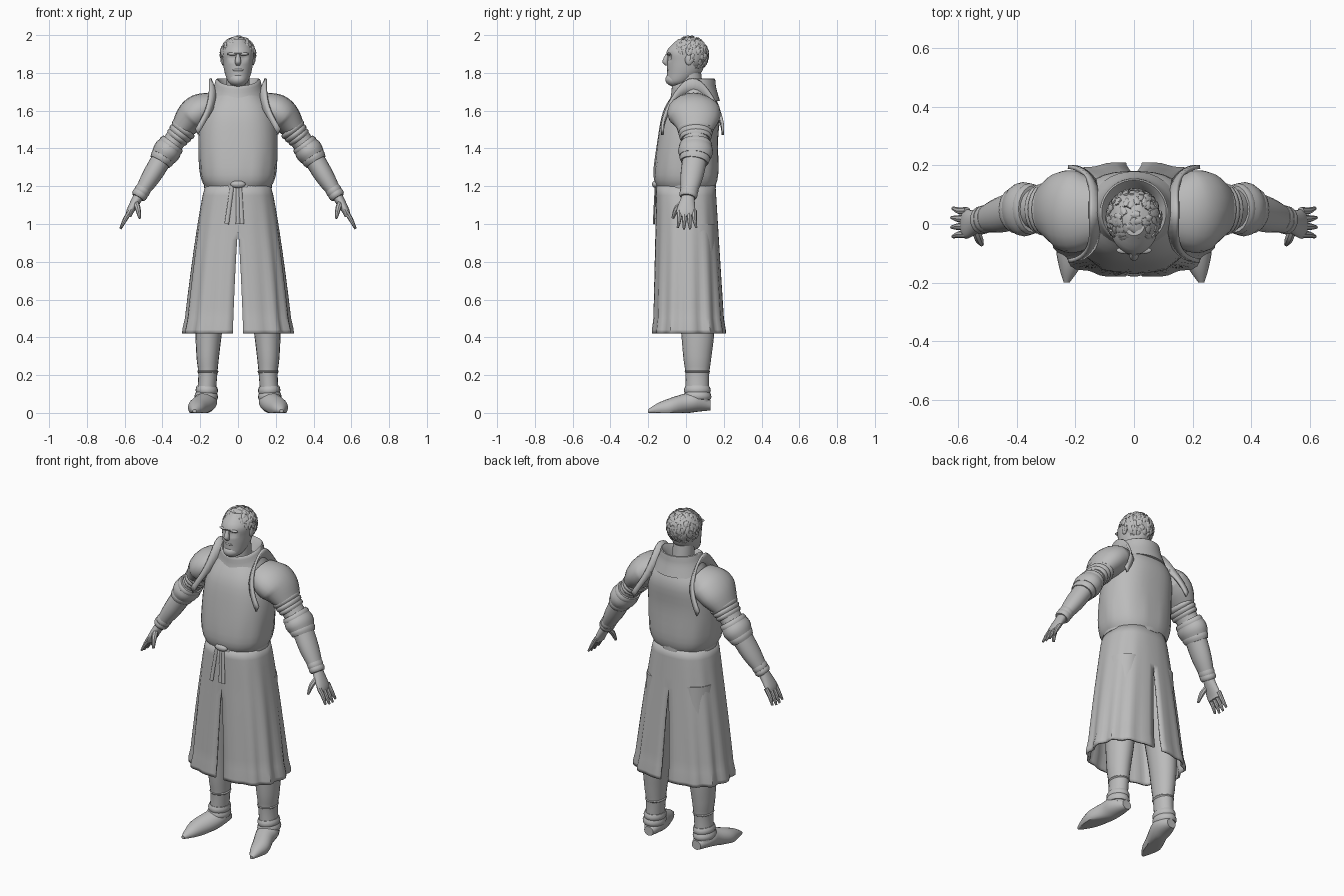
import bpy, bmesh, math, random
from mathutils import Vector

random.seed(4)
if "Cube" in bpy.data.objects:
    bpy.data.objects.remove(bpy.data.objects["Cube"], do_unlink=True)

UP = Vector((0, 0, 1))
BACK = Vector((0, 1, 0))
GREY = (0.5, 0.5, 0.5, 1)
grey = bpy.data.materials.new("plain grey")
grey.use_nodes = True
grey.diffuse_color = GREY
shader = grey.node_tree.nodes["Principled BSDF"]
shader.inputs["Base Color"].default_value = GREY


def finish(name, bm, mirror=False, thickness=0):
    """Turn a bmesh into a shaded object, optionally mirrored and thickened."""
    bmesh.ops.recalc_face_normals(bm, faces=bm.faces)
    mesh = bpy.data.meshes.new(name)
    bm.to_mesh(mesh)
    bm.free()
    mesh.materials.append(grey)
    part = bpy.data.objects.new(name, mesh)
    bpy.context.collection.objects.link(part)
    bpy.ops.object.select_all(action="DESELECT")
    part.select_set(True)
    bpy.context.view_layer.objects.active = part
    bpy.ops.object.shade_smooth_by_angle(angle=math.radians(40))
    if mirror:
        part.modifiers.new("Mirror", "MIRROR")
    if thickness:
        solid = part.modifiers.new("Thickness", "SOLIDIFY")
        solid.thickness, solid.offset = thickness, 0


def sample(keys, t):
    """Point at position t on a smooth curve through the keys."""
    last = len(keys) - 1
    i = min(int(t), last - 1)
    f = t - i
    near = [keys[max(0, min(j, last))] for j in range(i - 1, i + 3)]
    return [q + f / 2 * (r - p + f * (2 * p - 5 * q + 4 * r - s + f * (3 * (q - r) + s - p)))
            for p, q, r, s in zip(*near)]


def smooth(keys, steps=4):
    return [sample(keys, k / steps) for k in range((len(keys) - 1) * steps + 1)]


def add_tube(bm, rings, ratio=1, ref=BACK, axis=None, sides=20, warp=None):
    """Loft rings of x, y, z, radius; the radius along ref is ratio times that, or a fifth value."""
    points = [Vector(ring[:3]) for ring in rings]
    loops = []
    for i, (point, ring) in enumerate(zip(points, rings)):
        ahead = axis or points[min(i + 1, len(points) - 1)] - points[max(i - 1, 0)]
        side = ref.cross(ahead).normalized()
        deep = ahead.cross(side).normalized()
        width = ring[3]
        depth = ring[4] if len(ring) > 4 else width * ratio
        loop = []
        for k in range(sides):
            turn = math.tau * k / sides
            co = point + side * width * math.cos(turn) + deep * depth * math.sin(turn)
            loop.append(bm.verts.new(warp(co) if warp else co))
        loops.append(loop)
    for low, high in zip(loops, loops[1:]):
        for k in range(sides):
            bm.faces.new((low[k - 1], low[k], high[k], high[k - 1]))
    bm.faces.new(loops[0])
    bm.faces.new(loops[-1])


def tube(name, keys, mirror=False, **options):
    bm = bmesh.new()
    add_tube(bm, smooth(keys), **options)
    finish(name, bm, mirror)


def upright(name, rows, **options):
    """Body of level rings given as height, centre y, half width, half depth."""
    keys = [(0, y, z, width, depth) for z, y, width, depth in rows]
    tube(name, keys, axis=UP, sides=36, **options)


def ball(name, centre, size, mirror=False):
    bm = bmesh.new()
    bmesh.ops.create_icosphere(bm, subdivisions=3, radius=1)
    for vert in bm.verts:
        vert.co = Vector(centre) + vert.co * Vector(size)
    finish(name, bm, mirror)


def sheet(name, rows, thickness):
    bm = bmesh.new()
    grid = [[bm.verts.new(point) for point in row] for row in rows]
    for upper, lower in zip(grid, grid[1:]):
        for k in range(1, len(upper)):
            bm.faces.new((upper[k - 1], upper[k], lower[k], lower[k - 1]))
    finish(name, bm, True, thickness)


def cuffs(name, limb, ratio, spans):
    """Swollen bands round a limb, given as start, end and swell."""
    bm = bmesh.new()
    for start, end, swell in spans:
        rings = []
        for k in range(5):
            x, y, z, radius = sample(limb, start + (end - start) * k / 4)
            rings.append((x, y, z, radius * swell * (0.9 + 0.1 * math.sin(math.pi * k / 4))))
        add_tube(bm, rings, ratio)
    finish(name, bm, True)


# Tunic, bloused and creased over the belt, squarer than an oval
def crease(co):
    turn = math.atan2(co.y, co.x)
    waist = max(0, 1 - abs(co.z - 1.3) * 8)
    corner = 0.06 * math.sin(2 * turn) ** 2
    return Vector((*(co.xy * (1 + corner + 0.02 * waist * math.sin(11 * turn))), co.z))


upright("tunic_body", [(1.19, 0, .17, .15), (1.26, 0, .2, .17), (1.45, .01, .21, .16),
                       (1.6, .03, .19, .15), (1.7, .04, .12, .1)], warp=crease)


# Raised collar, lower at the front
def dip(co):
    return co - UP * max(0, 0.04 - co.y) * 0.35


upright("collar", [(1.65, .04, .16, .14), (1.72, .04, .13, .12),
                   (1.77, .04, .11, .11), (1.7, .04, .07, .07)], warp=dip)
upright("neck", [(1.64, .03, .06, .07), (1.8, .02, .06, .06)])

# Skirt halves, flared, folded and split up the middle at front and back
rows = []
for level in range(15):
    drop = min(level, 13) / 13
    hem = 0.006 if level > 12 else 0
    z = 1.21 - 0.77 * drop - (0.02 if level == 14 else 0)
    gap = 0.027 * max(0, 1.5 * drop - 0.5) ** 0.7
    half_width = 0.165 + 0.11 * drop ** 0.75 + hem
    half_depth = 0.15 + 0.033 * drop + hem
    row = []
    for k in range(37):
        turn = math.pi * (k / 36 - 0.5)
        out, along = max(0, math.cos(turn)), math.sin(turn)
        fold = 1 + 0.035 * drop * math.sin(13 * turn + drop) * min(1, 2 * out)
        x = half_width * out ** 0.8 * fold + gap * (1 - out)
        y = half_depth * math.copysign(abs(along) ** 0.85, along) * fold + 0.015 * drop
        row.append((x, y, z))
    rows.append(row)
sheet("skirt", rows, 0.012)

# Belt, knot and hanging ends
upright("belt", [(1.19, 0, .18, .16), (1.23, 0, .18, .16)])
ball("belt_knot", (0, -.16, 1.21), (.04, .02, .02))
for label, slant in (("left", 0.02), ("middle", 0), ("right", -0.06)):
    tube("belt_end_" + label, [(slant / 2, -.16, 1.21, .01), (slant, -.17, 1, .012)], ratio=0.5, sides=8)

# Shoulder armour
tube("shoulder_plates", [(.13, .04, 1.63, .07), (.2, .04, 1.6, .09), (.25, .05, 1.56, .085),
                         (.3, .05, 1.5, .06)], mirror=True, ratio=1.55)

# Upstanding flange curving over each shoulder
rows = [[], []]
for k in range(25):
    turn = math.pi * k / 24
    rise = math.sin(turn)
    edge = Vector((0.22 - 0.11 * rise, 0.035 - 0.16 * math.cos(turn), 1.49 + 0.19 * rise))
    lean = Vector((0.4, 0, 0.95))
    rows[0].append(edge - lean * 0.02)
    rows[1].append(edge + lean * (0.015 + 0.08 * rise ** 4))
sheet("shoulder_flanges", rows, 0.014)

# Arms with plate bands, elbow guards and glove cuffs
arm = [(.22, .05, 1.59, .07), (.29, .05, 1.5, .06), (.38, .05, 1.38, .055),
       (.46, .03, 1.25, .05), (.53, .01, 1.14, .03)]
tube("arms", arm, mirror=True, ratio=1.2)
cuffs("arm_bands", arm, 1.35, [(0.9, 1.12, 1.2), (1.08, 1.3, 1.15), (1.26, 1.45, 1.1)])
cuffs("elbow_guards", arm, 1.25, [(1.6, 1.85, 1.25), (1.75, 2.2, 1.35), (2.1, 2.4, 1.2)])
cuffs("glove_cuffs", arm, 1.15, [(3.5, 3.8, 1.15), (3.7, 4, 1.3)])

# Hands with four fingers and a thumb
bm = bmesh.new()
add_tube(bm, smooth([(.53, .01, 1.14, .027, .035), (.57, 0, 1.07, .02, .05), (.58, 0, 1.04, .015, .045)]))
for finger in range(4):
    y = 0.027 * finger - 0.036
    reach = 1 - 0.08 * abs(finger - 1.5)
    add_tube(bm, smooth([(.57, y, 1.07, .013), (.57 + .03 * reach, y, 1.07 - .05 * reach, .012),
                         (.57 + .055 * reach, y * 1.2, 1.07 - .1 * reach, .006)]), sides=8)
add_tube(bm, smooth([(.54, -.02, 1.11, .015), (.53, -.05, 1.08, .015), (.52, -.07, 1.03, .007)]), sides=8)
finish("hands", bm, True)


# Legs, ankle straps and pointed shoes
def on_floor(co):
    return Vector((co.x, co.y, max(0, co.z)))


leg = [(.11, .03, 1, .1), (.15, .06, .5, .075), (.16, .06, .3, .06),
       (.16, .06, .2, .05), (.17, .06, .06, .05)]
tube("legs", leg, mirror=True, ratio=1.25, axis=UP)
cuffs("ankle_straps", leg, 1.2, [(2.75, 2.9, 1.1), (3.4, 3.65, 1.2), (3.6, 3.9, 1.25)])
tube("shoes", [(.16, .13, .04, .03), (.17, .06, .06, .06), (.18, 0, .05, .06), (.21, -.08, .03, .055),
               (.22, -.15, .02, .035), (.23, -.2, .01, .01)],
     mirror=True, ratio=0.9, ref=UP, axis=-BACK, warp=on_floor)


# Head with eye sockets pushed in, and the features of the face
def sockets(co):
    hollow = co.y < -0.04 and abs(abs(co.x) - 0.03) < 0.02 and abs(co.z - 1.88) < 0.013
    return co + BACK * 0.012 if hollow else co


upright("head", [(1.73, -.05, .02, .03), (1.75, -.04, .05, .06), (1.8, -.01, .07, .09),
                 (1.86, 0, .08, .1), (1.92, 0, .08, .1), (1.98, .01, .04, .05)], warp=sockets)
tube("nose", [(0, -.1, 1.9, .008), (0, -.11, 1.86, .016), (0, -.1, 1.84, .01)], axis=-UP, sides=10)
ball("brows", (.03, -.09, 1.9), (.03, .012, .008), mirror=True)
ball("ears", (.08, .015, 1.87), (.01, .02, .03), mirror=True)
ball("beard", (0, -.05, 1.765), (.05, .06, .04))
ball("lips", (0, -.09, 1.815), (.03, .012, .008))

# Hair cap and loose locks
CROWN = Vector((0, .02, 1.895))
SPREAD = Vector((.09, .095, .095))


def in_hair(point):
    hairline = 1.945 if point.y < -0.045 else 1.895 if point.y < 0.03 else 1.8
    return point.z > hairline


bm = bmesh.new()
bmesh.ops.create_icosphere(bm, subdivisions=4, radius=1)
for vert in bm.verts:
    vert.co = CROWN + vert.co * SPREAD * random.uniform(0.98, 1.03)
bald = [vert for vert in bm.verts if not in_hair(vert.co)]
bmesh.ops.delete(bm, geom=bald, context="VERTS")
finish("hair_cap", bm)

bm = bmesh.new()
for attempt in range(240):
    out = Vector([random.gauss(0, 1) for axis in "xyz"]).normalized()
    if in_hair(CROWN + out * SPREAD):
        swirl = Vector((random.uniform(-0.6, 0.6), random.uniform(-0.8, 0.3), -1))
        flow = (swirl - out * swirl.dot(out)).normalized()
        lock = []
        for slide, radius in ((0, .008), (.17, .012), (.38, .003)):
            tip = CROWN + (out + flow * slide).normalized() * SPREAD * 1.03
            lock.append((*tip, radius))
        add_tube(bm, lock, 0.5, ref=out, sides=6)
finish("hair_locks", bm)
